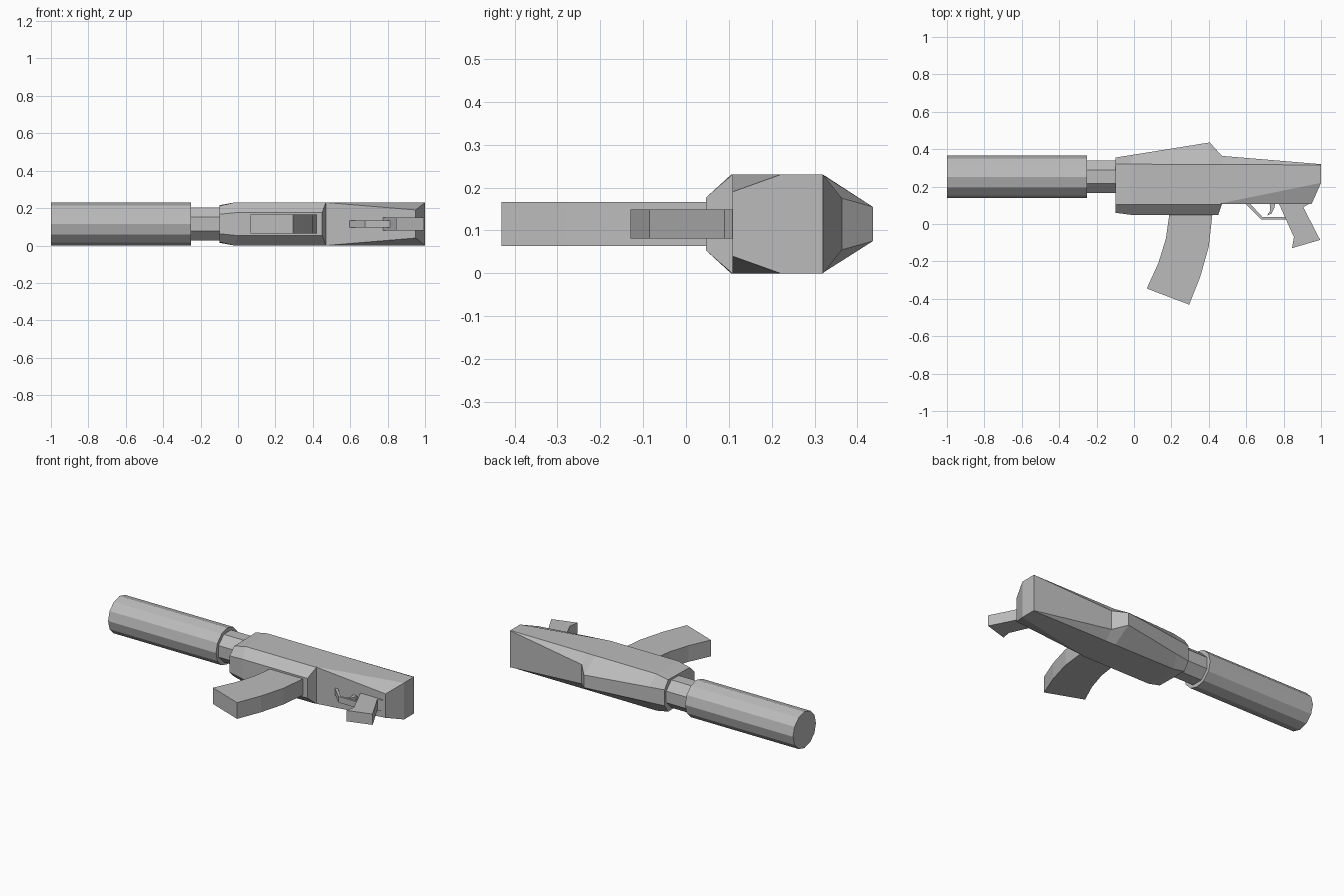
import bpy, bmesh, math
from mathutils import Matrix, Vector

MID = 0.115  # height of the symmetry plane

cube = bpy.data.objects.get("Cube")
if cube:
    bpy.data.objects.remove(cube, do_unlink=True)

grey = bpy.data.materials.new("plain_grey")
grey.use_nodes = True
grey.diffuse_color = (0.5, 0.5, 0.5, 1)
grey.node_tree.nodes["Principled BSDF"].inputs["Base Color"].default_value = (0.5, 0.5, 0.5, 1)


def finish(name, bm):
    bmesh.ops.remove_doubles(bm, verts=bm.verts, dist=0.0001)
    bmesh.ops.recalc_face_normals(bm, faces=bm.faces)
    mesh = bpy.data.meshes.new(name)
    bm.to_mesh(mesh)
    bm.free()
    mesh.materials.append(grey)
    obj = bpy.data.objects.new(name, mesh)
    bpy.context.collection.objects.link(obj)
    return obj


def tube(name, x0, x1, y, radius, sides, turn):
    """Solid prism lying along x."""
    bm = bmesh.new()
    place = (Matrix.Translation(((x0 + x1) / 2, y, MID))
             @ Matrix.Rotation(math.pi / 2, 4, 'Y') @ Matrix.Rotation(turn, 4, 'Z'))
    bmesh.ops.create_cone(bm, cap_ends=True, segments=sides, radius1=radius,
                          radius2=radius, depth=x1 - x0, matrix=place)
    return finish(name, bm)


def plate(name, outline, half):
    """Flat outline in x and y, thickened evenly about the symmetry plane."""
    bm = bmesh.new()
    face = bm.faces.new([bm.verts.new((x, y, MID - half)) for x, y in outline])
    new = bmesh.ops.extrude_face_region(bm, geom=[face])["geom"]
    bmesh.ops.translate(bm, vec=Vector((0, 0, 2 * half)),
                        verts=[v for v in new if isinstance(v, bmesh.types.BMVert)])
    return finish(name, bm)


# Receiver: each ring runs bottom, lower side, upper side, ridge as (x, y, half width)
rings = [
    [(-0.1, 0.06, 0.052), (-0.1, 0.105, 0.096), (-0.1, 0.32, 0.1), (-0.1, 0.355, 0.05)],
    [(0, 0.047, 0.062), (-0.02, 0.105, MID), (-0.02, 0.32, MID), (0, 0.371, 0.048)],
    [(0.45, 0.047, 0.062), (0.46, 0.105, MID), (0.405, 0.318, MID), (0.405, 0.436, 0.04)],
    [(0.47, 0.108, MID), (0.47, 0.112, MID), (0.47, 0.318, MID), (0.47, 0.364, 0.06)],
    [(0.95, 0.108, 0.075), (1, 0.22, MID), (1, 0.316, MID), (1, 0.32, MID)],
]
bm = bmesh.new()
loops = []
for ring in rings:
    up = [bm.verts.new((x, y, MID + w)) for x, y, w in ring]
    down = [bm.verts.new((x, y, MID - w)) for x, y, w in reversed(ring)]
    loops.append(up + down)
for a, b in zip(loops, loops[1:]):
    for i in range(len(a)):
        j = (i + 1) % len(a)
        bm.faces.new((a[i], a[j], b[j], b[i]))
bm.faces.new(loops[0])
# Rear is split where it slants in underneath
end = loops[-1]
bm.faces.new(end[1:7])
bm.faces.new((end[0], end[1], end[6], end[7]))
finish("receiver", bm)

# Barrel and suppressor
tube("barrel", -0.27, -0.08, 0.252, 0.0947, 8, math.pi / 8)
tube("suppressor", -1, -0.25, 0.252, 0.114, 12, 0)

# Curved magazine
plate("magazine", [(0.19, 0.06), (0.17, -0.08), (0.13, -0.21), (0.068, -0.345),
                   (0.295, -0.431), (0.355, -0.28), (0.4, -0.12), (0.42, 0.06)], 0.051)

# Grip, trigger guard and trigger
plate("grip", [(0.77, 0.12), (0.81, 0.03), (0.855, -0.07), (0.845, -0.129),
               (0.995, -0.085), (0.905, 0.09), (0.95, 0.115)], 0.034)
plate("trigger_guard", [(0.59, 0.115), (0.68, 0.025), (0.82, 0.025), (0.82, 0.038),
                        (0.686, 0.038), (0.615, 0.115)], 0.019)
plate("trigger", [(0.725, 0.115), (0.728, 0.07), (0.71, 0.045), (0.735, 0.055),
                  (0.75, 0.085), (0.755, 0.115)], 0.01)
